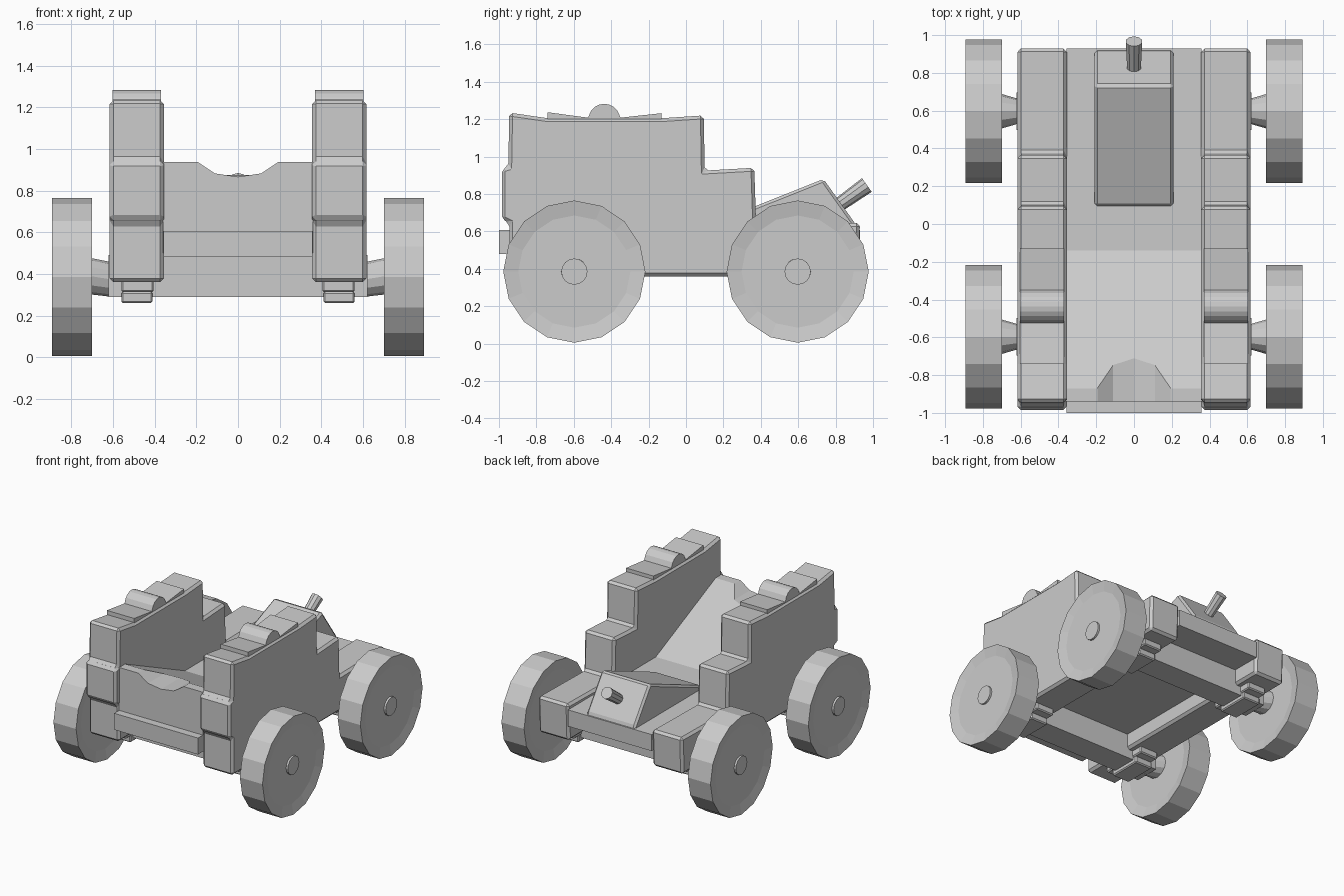
import bpy, bmesh
from math import sin, cos, pi
from mathutils import Vector

if "Cube" in bpy.data.objects:
    bpy.data.objects.remove(bpy.data.objects["Cube"])


def finish(name, bm, bevel=0, mirror=(False, False)):
    bmesh.ops.recalc_face_normals(bm, faces=bm.faces)
    me = bpy.data.meshes.new(name)
    bm.to_mesh(me)
    bm.free()
    ob = bpy.data.objects.new(name, me)
    bpy.context.collection.objects.link(ob)
    if bevel:
        m = ob.modifiers.new("Bevel", 'BEVEL')
        m.width, m.segments, m.limit_method = bevel, 1, 'ANGLE'
    if any(mirror):
        m = ob.modifiers.new("Mirror", 'MIRROR')
        m.use_axis = (mirror[0], mirror[1], False)
        m.use_mirror_merge = False
    return ob


def prism(name, pts, lo, hi, axis='x', **kw):
    """Extrude a (y,z) profile along x, or an (x,z) profile along y."""
    bm = bmesh.new()
    place = (lambda a, b, t: (t, a, b)) if axis == 'x' else (lambda a, b, t: (a, t, b))
    ends = [[bm.verts.new(place(a, b, t)) for a, b in pts] for t in (lo, hi)]
    for e in ends:
        bm.faces.new(e)
    n = len(pts)
    for i in range(n):
        j = (i + 1) % n
        bm.faces.new((ends[0][i], ends[0][j], ends[1][j], ends[1][i]))
    return finish(name, bm, **kw)


def box(name, x, y, z, **kw):
    return prism(name, [(y[0], z[0]), (y[1], z[0]), (y[1], z[1]), (y[0], z[1])], *x, **kw)


def lathe_x(name, rings, sides, **kw):
    """Rings of (x, y, z, radius_y, radius_z) skinned and capped."""
    bm = bmesh.new()
    loops = []
    for x, y, z, ry, rz in rings:
        loops.append([bm.verts.new((x, y + ry * cos(2 * pi * i / sides), z + rz * sin(2 * pi * i / sides)))
                      for i in range(sides)])
    for a, b in zip(loops, loops[1:]):
        for i in range(sides):
            j = (i + 1) % sides
            bm.faces.new((a[i], a[j], b[j], b[i]))
    bm.faces.new(loops[0])
    bm.faces.new(loops[-1])
    return finish(name, bm, **kw)


BOTH = (True, True)
SIDE = (True, False)
WY, WZ = 0.597, 0.385

# Wheels with shallow dished faces, hubs and tapered axle ends
lathe_x("wheel", [(x, WY, WZ, r, r) for x, r in
                  ((.715, .30), (.70, .38), (.893, .38), (.878, .30))], 16, mirror=BOTH)
lathe_x("wheel_hub", [(.69, WY, WZ, .072, .072), (.893, WY, WZ, .07, .07)], 16, mirror=BOTH)
lathe_x("axle_end", [(.60, WY, .372, .062, .083), (.72, WY, .391, .097, .088)], 12, mirror=BOTH)

# Axle beams and the straps beneath them
box("axle_beam", (-.622, .622), (WY - .1, WY + .1), (.29, .49), mirror=(False, True))
box("axle_strap", (.41, .56), (WY - .13, WY + .13), (.26, .315), bevel=.008, mirror=BOTH)
box("strap_foot", (.405, .56), (WY - .19, WY + .19), (.312, .37), bevel=.008, mirror=BOTH)

# Stepped side cheeks
cheek = [(-.945, .36), (.92, .36), (.93, .645), (.375, .635), (.365, .94), (.10, .925),
         (.095, 1.22), (-.13, 1.205), (-.74, 1.205), (-.945, 1.235), (-.95, .945),
         (-.985, .935), (-.985, .665), (-.945, .645)]
prism("side_cheek", cheek, .356, .616, bevel=.018, mirror=SIDE)

# Clamps on top of the cheeks with a rounded middle
clamp = [(-.13, 1.19), (-.13, 1.232), (-.35, 1.208)]
clamp += [(-.437 + .087 * cos(a * pi / 10), 1.195 + .087 * sin(a * pi / 10)) for a in range(2, 9)]
clamp += [(-.524, 1.208), (-.74, 1.237), (-.74, 1.19)]
prism("top_clamp", clamp, .37, .603, mirror=SIDE)

# Bed board
box("bed_board", (-.358, .358), (-1.0, .93), (.48, .607))

# Sloped front transom with a notch in its top
transom = prism("front_transom", [(-.94, .5), (-.14, .5), (-.14, .607), (-.87, .938), (-.94, .938)], -.36, .36)
notch = prism("notch_cutter", [(-.205, .945), (-.11, .882), (0, .866), (.11, .882), (.205, .945),
                               (.205, 1.1), (-.205, 1.1)], -1.2, 0.1, axis='y')
notch.hide_render = True
notch.hide_viewport = False
notch.display_type = 'WIRE'
cut = transom.modifiers.new("Notch", 'BOOLEAN')
cut.operation, cut.object, cut.solver = 'DIFFERENCE', notch, 'EXACT'

# Elevating wedge and its handle
prism("elevating_wedge", [(.095, .59), (.095, .625), (.735, .88), (.92, .62), (.92, .59)], -.208, .208, bevel=.02)
start, end = Vector((0, .78, .715)), Vector((0, .967, .848))
bm = bmesh.new()
bmesh.ops.create_cone(bm, cap_ends=True, segments=10, radius1=.036, radius2=.045, depth=(end - start).length)
handle = finish("wedge_handle", bm)
handle.location = (start + end) / 2
handle.rotation_euler = (end - start).to_track_quat('Z', 'Y').to_euler()
